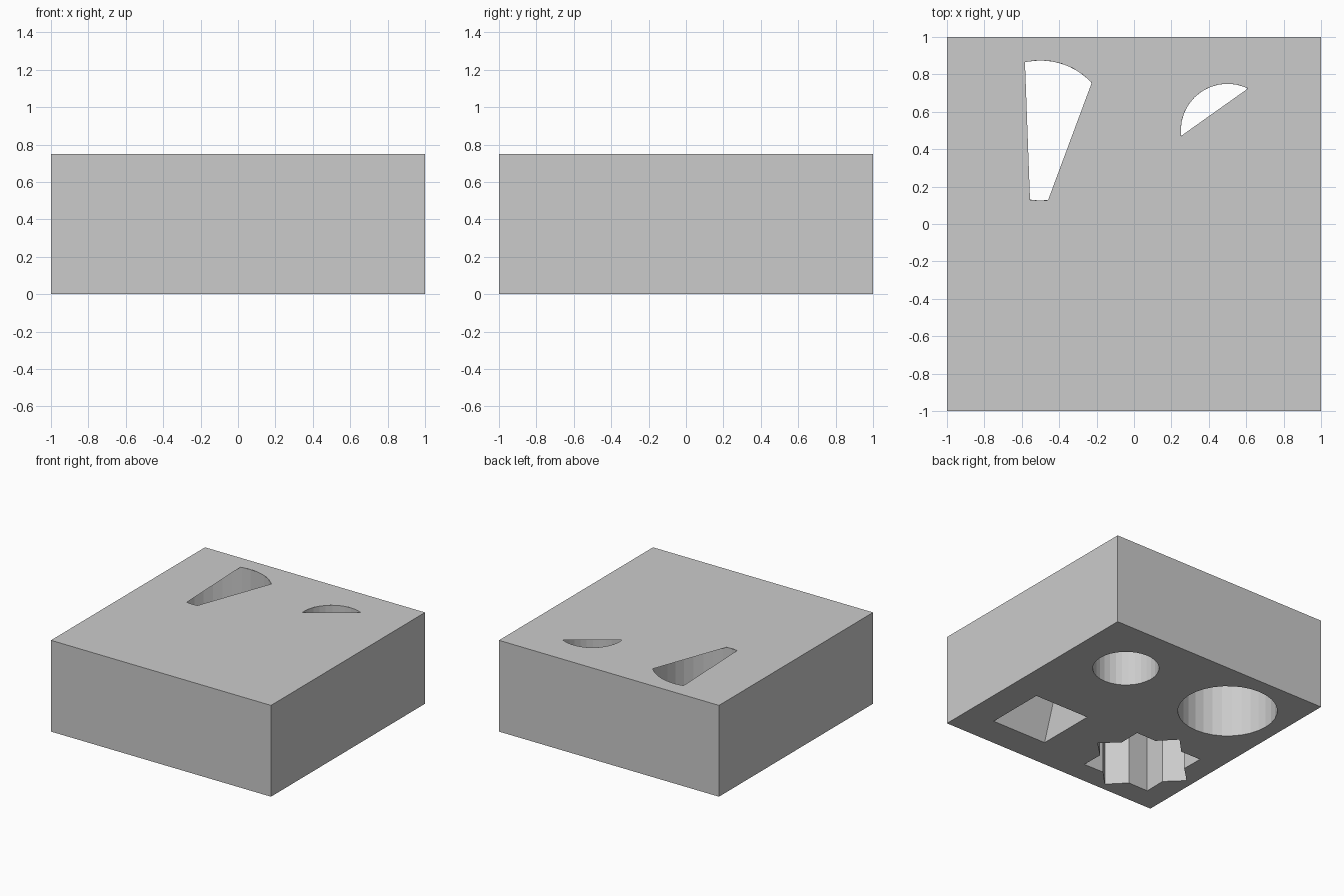
import bpy, bmesh
from math import cos, sin, radians, pi

if "Cube" in bpy.data.objects:
    bpy.data.objects.remove(bpy.data.objects["Cube"])

H = 0.75


def make(name, bm):
    mesh = bpy.data.meshes.new(name)
    bm.to_mesh(mesh)
    bm.free()
    obj = bpy.data.objects.new(name, mesh)
    bpy.context.collection.objects.link(obj)
    return obj


def arc(cx, cy, r, a0, a1, steps):
    """Points on a circle from angle a0 to a1 (degrees), both included."""
    angles = [radians(a0 + (a1 - a0) * i / steps) for i in range(steps + 1)]
    return [(cx + r * cos(a), cy + r * sin(a)) for a in angles]


def circle(cx, cy, r, n=32):
    return arc(cx, cy, r, 0, 360, n)[:-1]


def star(cx, cy, r_out, r_in, points=8):
    out = []
    for i in range(points * 2):
        r, a = (r_in if i % 2 else r_out), pi * i / points
        out.append((cx + r * cos(a), cy + r * sin(a)))
    return out


def plate(name, loops, z, up):
    """Flat face: first loop is the outline, the others are holes."""
    bm = bmesh.new()
    edges = []
    for loop in loops:
        vs = [bm.verts.new((x, y, z)) for x, y in loop]
        edges += [bm.edges.new((vs[i - 1], vs[i])) for i in range(len(vs))]
    bmesh.ops.triangle_fill(bm, use_beauty=True, use_dissolve=False,
                            edges=edges, normal=(0, 0, up))
    for f in bm.faces:
        f.normal_update()
        if f.normal.z * up < 0:
            f.normal_flip()
    return make(name, bm)


def walls(name, loop, outward=False):
    """Vertical wall around a counter-clockwise loop."""
    bm = bmesh.new()
    lo = [bm.verts.new((x, y, 0)) for x, y in loop]
    hi = [bm.verts.new((x, y, H)) for x, y in loop]
    for i in range(len(loop)):
        f = bm.faces.new((lo[i - 1], lo[i], hi[i], hi[i - 1]))
        if not outward:
            f.normal_flip()
    return make(name, bm)


outline = [(-1, -1), (1, -1), (1, 1), (-1, 1)]
large = circle(-0.5, 0.5, 0.375)
small = circle(0.5, 0.5, 0.25)
star_loop = star(-0.5, -0.5, 0.4375, 0.332)
square = [(0.25, -0.75), (0.75, -0.75), (0.75, -0.25), (0.25, -0.25)]

# Outer sides and underside with its four openings
walls("block_sides", outline, outward=True)
plate("block_underside", [outline, large, small, star_loop, square], 0, -1)

# Top, covering all but a band of the large hole and a segment of the small one
band = arc(-0.5, 0.5, 0.375, 43, 102.8, 6) + arc(-0.5, 0.5, 0.375, 261.4, 276.2, 2)
segment = arc(0.5, 0.5, 0.25, 64, 186.7, 12)
plate("block_top", [outline, band, segment], H, 1)

# Straight hole walls
walls("large_round_hole", large)
walls("small_round_hole", small)
walls("star_hole", star_loop)

# Square hole narrowing to a ridge along x
bm = bmesh.new()
a, b, c, d = [bm.verts.new((x, y, 0)) for x, y in square]
r0, r1 = [bm.verts.new((x, -0.5, H)) for x in (0.25, 0.75)]
for f in ((b, a, r0, r1), (d, c, r1, r0), (a, d, r0), (c, b, r1)):
    bm.faces.new(f)
make("wedge_hole", bm)
